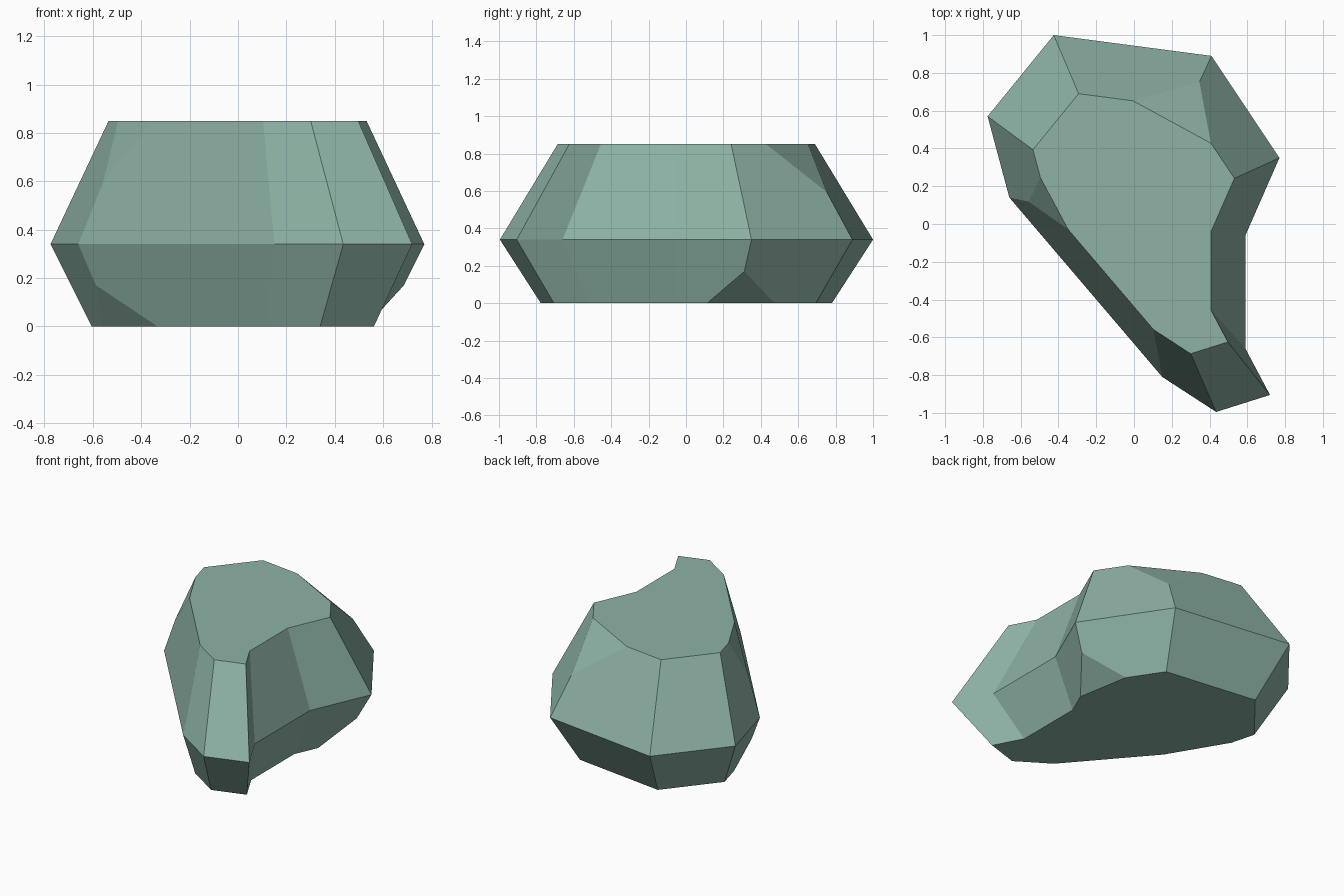
import bpy
import bmesh
from mathutils import Vector

cube = bpy.data.objects.get("Cube")
if cube:
    bpy.data.objects.remove(cube, do_unlink=True)

# Stone colour
stone = bpy.data.materials.new("grey_green_stone")
stone.use_nodes = True
colour = (0.27, 0.45, 0.38, 1)
stone.diffuse_color = colour
bsdf = stone.node_tree.nodes["Principled BSDF"]
bsdf.inputs["Base Color"].default_value = colour
bsdf.inputs["Roughness"].default_value = 0.9

# Widest outline of the rock
WAIST = 0.34
outline = [(-0.425, 1.0), (0.41, 0.89), (0.77, 0.35), (0.59, -0.06), (0.59, -0.66),
           (0.72, -0.905), (0.435, -0.995), (0.15, -0.81), (-0.66, 0.14), (-0.775, 0.57)]
waist = [Vector((x, y, WAIST)) for x, y in outline]
count = len(waist)

bm = bmesh.new()


def add_face(points):
    bm.faces.new([bm.verts.new(p) for p in points])


def add_band(scale, height, chips):
    """Taper the waist to a cap; chips maps a corner to its cut along both cap edges."""
    rim = [Vector((p.x * scale, p.y * scale, height)) for p in waist]
    before, after, cap = {}, {}, []
    for i in range(count):
        if i in chips:
            t_prev, t_next = chips[i]
            notch = waist[i].lerp(rim[i], 0.5)
            a = rim[i].lerp(rim[i - 1], t_prev)
            b = rim[i].lerp(rim[(i + 1) % count], t_next)
            before[i], after[i] = [notch, a], [b, notch]
            cap += [a, b]
            add_face([a, notch, b])
        else:
            before[i] = after[i] = [rim[i]]
            cap.append(rim[i])
    for i in range(count):
        j = (i + 1) % count
        add_face([waist[i], waist[j]] + before[j] + after[i])
    add_face(cap)


# Upper and lower tapers with chipped corners
add_band(0.69, 0.85, {1: (0.5, 0.5), 8: (0.19, 0.5)})
add_band(0.78, 0.0, {2: (0.48, 0.5), 8: (0.29, 0.5)})

bmesh.ops.remove_doubles(bm, verts=bm.verts, dist=0.0005)
bmesh.ops.recalc_face_normals(bm, faces=bm.faces)

mesh = bpy.data.meshes.new("rock")
bm.to_mesh(mesh)
bm.free()
mesh.materials.append(stone)
rock = bpy.data.objects.new("rock", mesh)
bpy.context.collection.objects.link(rock)
